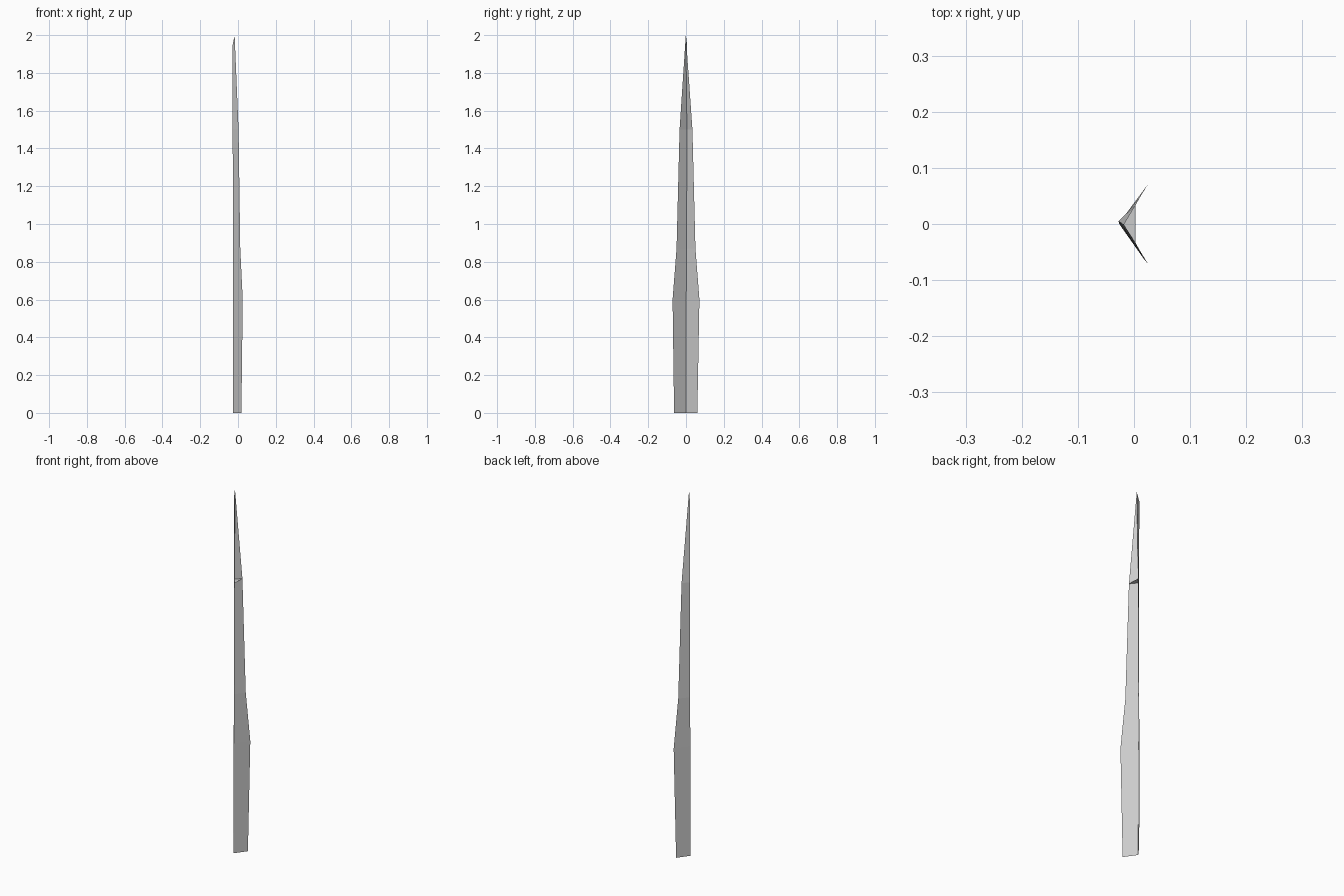
import bpy
import bmesh

if "Cube" in bpy.data.objects:
    bpy.data.objects.remove(bpy.data.objects["Cube"])

# Each station: height, spine (x, y), wing edge x, left edge y, right edge y
stations = [
    (0.00, -0.026, 0.000, 0.018, -0.063, 0.060),
    (0.60, -0.027, 0.001, 0.025, -0.071, 0.071),
    (0.87, -0.027, 0.003, 0.012, -0.050, 0.050),
    (1.50, -0.028, 0.005, 0.003, -0.034, 0.034),
]

bm = bmesh.new()
rows = [[bm.verts.new((ex, yl, z)), bm.verts.new((sx, sy, z)), bm.verts.new((ex, yr, z))]
        for z, sx, sy, ex, yl, yr in stations]

# Folded V-shaped blade
for low, high in zip(rows, rows[1:]):
    for i in range(2):
        bm.faces.new((low[i], low[i + 1], high[i + 1], high[i]))

# Pointed tip, bending in from the spine
ridge = bm.verts.new((-0.028, 0.006, 1.95))
tip = bm.verts.new((-0.018, -0.001, 2.0))
left, spine, right = rows[-1]
bm.faces.new((left, spine, ridge, tip))
bm.faces.new((spine, right, tip, ridge))

# Small web across the fold below the tip
bm.faces.new((left, right, spine))

mesh = bpy.data.meshes.new("folded_blade")
bm.to_mesh(mesh)
bm.free()
blade = bpy.data.objects.new("folded_blade", mesh)
bpy.context.collection.objects.link(blade)
